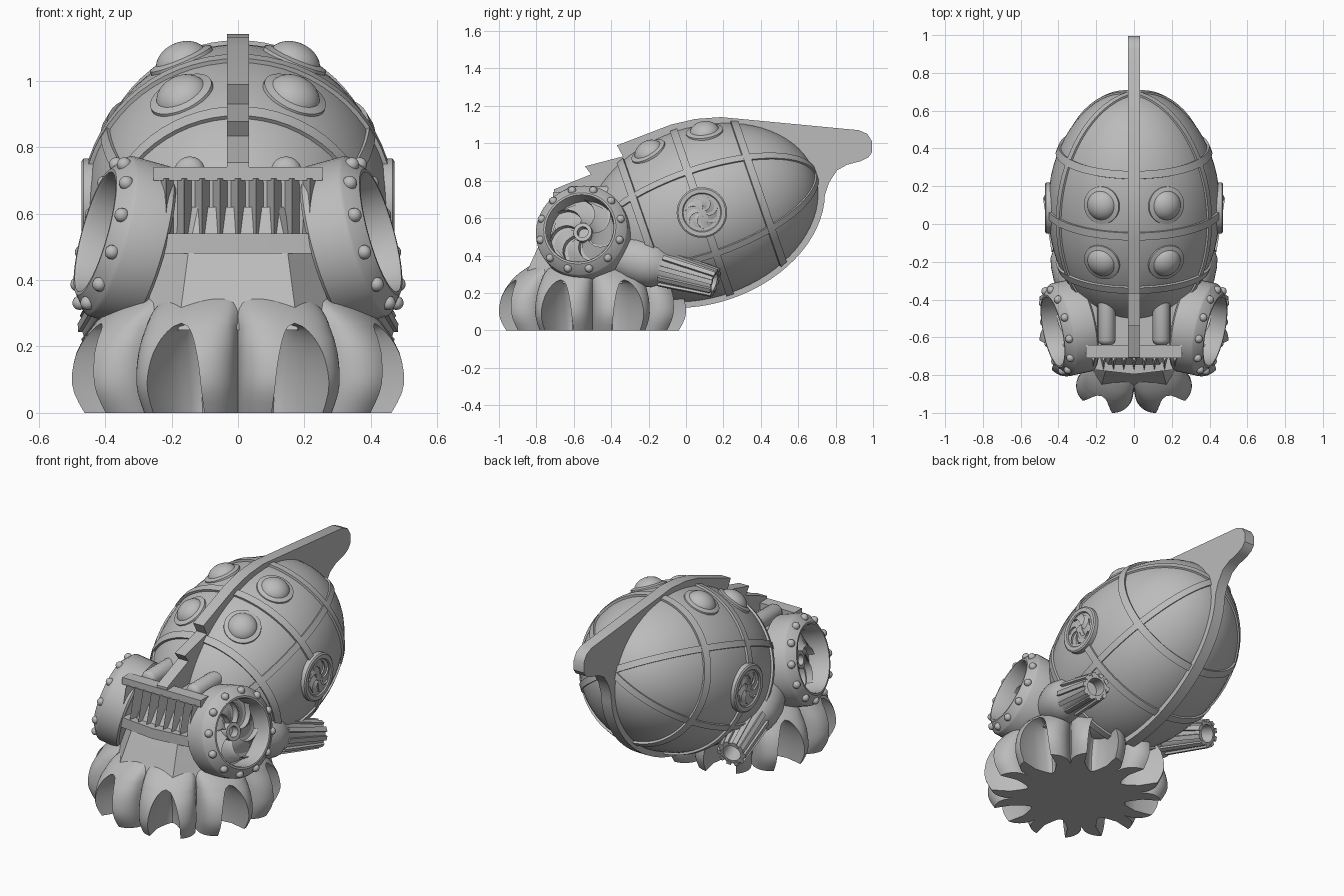
import bpy, bmesh
from math import sin, cos, pi, radians, sqrt
from mathutils import Matrix, Vector

cube = bpy.data.objects.get("Cube")
if cube:
    bpy.data.objects.remove(cube)

metal = bpy.data.materials.new("grey_metal")
metal.use_nodes = True
metal.diffuse_color = (0.5, 0.5, 0.5, 1)
metal.node_tree.nodes["Principled BSDF"].inputs["Base Color"].default_value = (0.5, 0.5, 0.5, 1)


def loft(name, sections, mat=Matrix(), closed=False, angle=35):
    """Skin a list of closed sections; caps the ends unless closed."""
    bm = bmesh.new()
    rows = [[bm.verts.new(mat @ Vector(p)) for p in s] for s in sections]
    pairs = list(zip(rows, rows[1:])) + ([(rows[-1], rows[0])] if closed else [])
    for a, b in pairs:
        for i in range(len(a)):
            j = (i + 1) % len(a)
            bm.faces.new((a[i], a[j], b[j], b[i]))
    if not closed:
        bm.faces.new(rows[0])
        bm.faces.new(rows[-1])
    bmesh.ops.remove_doubles(bm, verts=bm.verts, dist=1e-5)
    bmesh.ops.recalc_face_normals(bm, faces=bm.faces)
    mesh = bpy.data.meshes.new(name)
    bm.to_mesh(mesh)
    bm.free()
    mesh.shade_smooth()
    mesh.set_sharp_from_angle(angle=radians(angle))
    mesh.materials.append(metal)
    ob = bpy.data.objects.new(name, mesh)
    bpy.context.collection.objects.link(ob)


def lathe(name, profile, mat=Matrix(), n=40):
    """Turn a (radius, height) profile round local z."""
    turns = [2 * pi * i / n for i in range(n)]
    loft(name, [[(r * cos(t), r * sin(t), h) for r, h in profile] for t in turns], mat, True)


def dome(name, r, mat, n=24, height=1.0):
    arc = [(r * cos(i * pi / 16), r * height * sin(i * pi / 16)) for i in range(9)]
    lathe(name, [(0, -r * 0.3), (r, -r * 0.3)] + arc, mat, n)


def box(name, lo, hi):
    loft(name, [[(lo[0], lo[1], z), (hi[0], lo[1], z), (hi[0], hi[1], z), (lo[0], hi[1], z)]
                for z in (lo[2], hi[2])])


def aim(pos, direction):
    return Matrix.Translation(pos) @ Vector(direction).to_track_quat('Z', 'Y').to_matrix().to_4x4()


def swirl(name, mat, r0, r1, low, high, count):
    """Pinwheel of curved, ramped blades."""
    step = 2 * pi / count
    for k in range(count):
        rows = []
        for i in range(9):
            u = i / 8
            r, a = r0 + (r1 - r0) * u, k * step + 0.75 * u * u
            rows.append([(r * cos(a + d), r * sin(a + d), h)
                         for d, h in ((0, low), (step * 0.94, high), (step * 0.95, low))])
        loft(name, rows, mat)


# Egg-shaped hull, tilted with its tail up
R, A = 0.457, 0.64
body = Matrix.Translation((0, 0.085, 0.63)) @ Matrix.Rotation(radians(-71), 4, 'X')
lathe("hull", [(R * cos(radians(t)), A * sin(radians(t))) for t in range(-90, 91, 5)], body, 64)

# Raised straps round the hull and along it
for lat in (-30, 0, 30):
    c, s = cos(radians(lat)), sin(radians(lat))
    n = Vector((c / R, s / A)).normalized()
    t = Vector((-n.y, n.x))
    p = Vector((R * c, A * s))
    lathe("hull_band", [p + n * d + t * w for d, w in
                        ((-.02, -.021), (.012, -.021), (.012, .021), (-.02, .021))], body, 64)
for turn in (30, 150):
    rows = []
    for i in range(64):
        t = 2 * pi * i / 64
        rows.append([((R + d) * cos(t), w, (A + d) * sin(t)) for d, w in
                     ((-.02, -.018), (.01, -.018), (.01, .018), (-.02, .018))])
    loft("hull_rib", rows, body @ Matrix.Rotation(radians(turn), 4, 'Z'), True)


def on_hull(ang, lat):
    ang, lat = radians(ang), radians(lat)
    p = Vector((R * cos(lat) * cos(ang), R * cos(lat) * sin(ang), A * sin(lat)))
    return body @ aim(p, (p.x / R**2, p.y / R**2, p.z / A**2))


# Round lamps on top
for side in (-1, 1):
    for lat in (-15, 14):
        m = on_hull(-90 + side * 23, lat) @ Matrix.Translation((0, 0, -.014))
        lathe("lamp_ring", [(.075, -.02), (.102, -.02), (.1, .014), (.075, .022)], m)
        dome("lamp_dome", .082, m, 32, 0.76)

# Fin with a stepped crest and a raised tail, its keel following the hull
outline = [(-.706, .72), (-.706, .754), (-.508, .834), (-.54, .877), (-.337, .93), (-.369, .989),
           (-.08, 1.1), (.05, 1.13), (.187, 1.14), (.925, 1.07), (.97, 1.05), (.995, 1.01), (.995, .952),
           (.975, .925), (.936, .905), (.86, .885), (.807, .855), (.765, .79)]
for t in range(75, -30, -5):
    keel = body @ Vector((0, (R + .03) * cos(radians(t)), (A + .035) * sin(radians(t))))
    outline.append((keel.y, keel.z))
outline += [(-.05, .3), (-.4, .64)]
loft("spine_fin", [[(x, y, z) for y, z in outline] for x in (-.033, .033)])

# Head block, grille bars and slats
box("head_block", (-.25, -.68, .46), (.25, -.3, .7))
box("grille_top_bar", (-.255, -.71, .7), (.255, -.64, .74))
loft("grille_lower_bar", [[(-.265, -.6, z), (-.265, -.765, z), (0, -.795, z), (.265, -.765, z), (.265, -.6, z)]
                          for z in (.48, .54)])
for i in range(9):
    x = (i - 4) * 0.054
    loft("grille_slat", [[(x - .025, -.67, z), (x, tip, z), (x + .025, -.67, z)]
                         for z, tip in ((.53, -.775), (.705, -.73))])

# Faceted neck above the foot
rows = []
for z, a, b, c, d in ((.25, .18, .38, .35, .16), (.48, .15, .275, .27, .12), (.62, .12, .2, .2, .1)):
    quarter = [(a, b), (c, d)]
    half = quarter + [(x, -y) for x, y in reversed(quarter)]
    rows.append([(x, y - .5, z) for x, y in half + [(-x, y) for x, y in reversed(half)]])
loft("neck", rows, angle=15)


# Foot: a ring of eight bulging lobes, each with an arched hollow
def blend(z, table):
    for (z0, r0), (z1, r1) in zip(table, table[1:]):
        if z <= z1:
            return r0 + (r1 - r0) * (z - z0) / (z1 - z0)
    return table[-1][1]


crest = [(0, .48), (.05, .51), (.1, .522), (.17, .51), (.22, .485), (.27, .445), (.31, .4), (.36, .32)]
valley = [(0, .35), (.05, .375), (.1, .385), (.2, .38), (.3, .36), (.36, .29)]
APEX = .27
LOBES = 8
half_angle = pi / LOBES
rows = []
for z in [0, .03, .06, .09, .12, .15, .18, .205, .225, .245, .26, APEX, .29, .31, .335, .36]:
    w = .45 * sqrt(max(0, 1 - (z / APEX) ** 2.5))
    lo, hi = blend(z, valley), blend(z, crest)

    def skin(t):
        return lo + (hi - lo) * max(0, 1 - abs(t) ** 3) ** .6

    row = []
    for k in range(LOBES):
        cols = [(t, skin(t)) for t in (-1 + (1 - w) * i / 10 for i in range(11))]
        for i in range(9):
            u = i / 4 - 1
            cols.append((w * u, .28 + .09 * u * u + .08 * (z / APEX) ** 2 if w > 0 else skin(0)))
        cols += [(t, skin(t)) for t in (w + (1 - w) * i / 10 for i in range(10))]
        for t, r in cols:
            a = half_angle * (2 * k + 1 + t)
            row.append((r * cos(a), r * sin(a) - .5, z))
    rows.append(row)
loft("lobed_foot", rows, angle=40)

# Paired parts
for side, label in ((1, "left"), (-1, "right")):
    flip = Matrix.Diagonal((side, 1, 1, 1))

    # Intake wheel with a sloped, bolted rim and a fan
    m = flip @ aim((.43, -.568, .545), (.94, -.2, .26))
    lathe(label + "_wheel", [(0, -.175), (.24, -.175), (.25, -.165), (.25, -.05), (.245, -.04),
                             (.197, 0), (.187, 0), (.182, -.01), (.182, -.12), (0, -.12)], m, 48)
    tilt = Matrix.Rotation(radians(35), 4, 'Y')
    for i in range(12):
        spin = Matrix.Rotation(2 * pi * (i + .5) / 12, 4, 'Z')
        dome(label + "_wheel_bolt", .022, m @ spin @ Matrix.Translation((.223, 0, -.022)) @ tilt, 12)
    swirl(label + "_wheel_fan", m, .045, .184, -.125, -.08, 7)
    lathe(label + "_wheel_hub", [(.03, -.125), (.05, -.125), (.05, -.075), (.03, -.075)], m, 24)

    # Side medallion
    m = on_hull(0 if side > 0 else 180, 0) @ Matrix.Translation((0, 0, -.008))
    lathe(label + "_medallion_ring", [(.1, -.03), (.135, -.03), (.135, .016), (.127, .022), (.105, .022),
                                      (.1, .016)], m)
    lathe(label + "_medallion_plate", [(0, -.03), (.102, -.03), (.102, .012), (0, .012)], m)
    swirl(label + "_medallion_fan", m, .02, .09, .008, .022, 7)

    # Top pipe running into the head
    m = flip @ aim((.145, -.38, .725), (0, -1, 0))
    lathe(label + "_top_pipe", [(0, 0), (.047, 0), (.047, .235), (.04, .25), (.025, .26), (0, .262)], m, 20)

    # Exhaust with a ribbed nozzle
    m = flip @ aim((.3, -.27, .375), (.105, .43, -.12))
    lathe(label + "_exhaust", [(0, -.08), (.11, -.08), (.128, 0), (.126, .07), (.118, .12), (.1, .15),
                               (.09, .17), (.07, .45), (.05, .45), (.05, .35), (0, .35)], m, 32)
    for i in range(10):
        loft(label + "_nozzle_rib", [[(r, -.013, h), (r + .02, -.013, h), (r + .02, .013, h), (r, .013, h)]
                                     for r, h in ((.083, .16), (.06, .455))],
             m @ Matrix.Rotation(2 * pi * i / 10, 4, 'Z'))
